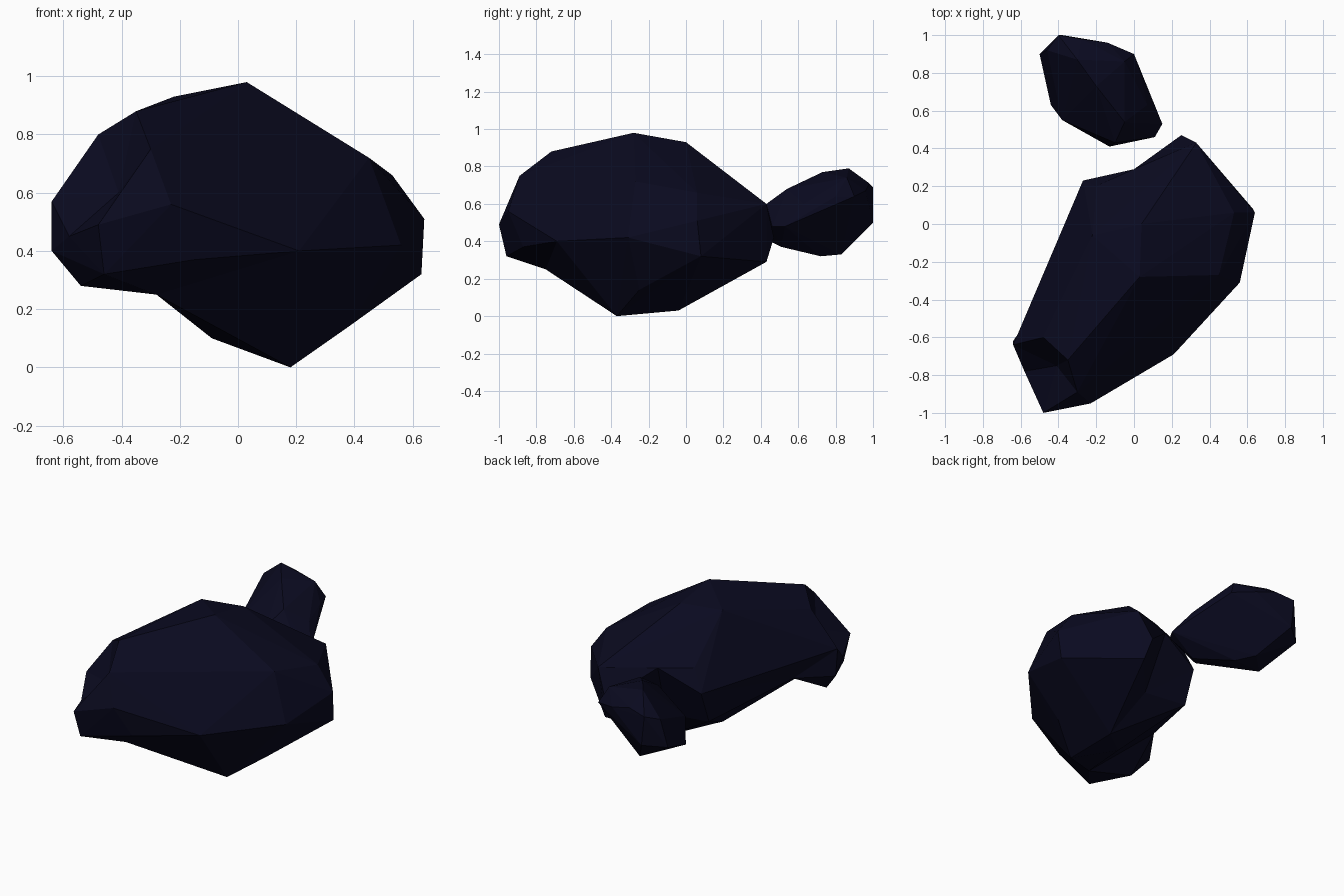
import bpy
import bmesh

cube = bpy.data.objects.get("Cube")
if cube:
    bpy.data.objects.remove(cube, do_unlink=True)


def make_material(name, colour):
    material = bpy.data.materials.new(name)
    material.use_nodes = True
    material.diffuse_color = colour
    shader = material.node_tree.nodes["Principled BSDF"]
    shader.inputs["Base Color"].default_value = colour
    return material


def dent(bm, verts, rim, centre):
    """Replace the faces lying inside the rim with a fan sunk to the centre."""
    rim = {verts[corner] for corner in rim if verts[corner].is_valid}
    sunk = {face for face in bm.faces if all(v in rim for v in face.verts)}
    border = []
    for edge in bm.edges:
        if sum(face in sunk for face in edge.link_faces) == 1:
            border.append(tuple(edge.verts))
    bmesh.ops.delete(bm, geom=list(sunk), context='FACES')
    verts[centre] = bm.verts.new(centre)
    for first, second in border:
        bm.faces.new((first, second, verts[centre]))


def make_rock(name, corners, dents, material):
    """Facet a rock around its corner points, then sink its hollows in order."""
    bm = bmesh.new()
    verts = {corner: bm.verts.new(corner) for corner in dict.fromkeys(corners)}
    hull = bmesh.ops.convex_hull(bm, input=list(bm.verts))
    spare = set(hull["geom_interior"]) | set(hull["geom_unused"])
    spare = [item for item in spare if isinstance(item, bmesh.types.BMVert)]
    bmesh.ops.delete(bm, geom=spare, context='VERTS')
    for rim, centre in dents:
        dent(bm, verts, rim, centre)
    bmesh.ops.recalc_face_normals(bm, faces=bm.faces)
    mesh = bpy.data.meshes.new(name)
    bm.to_mesh(mesh)
    bm.free()
    mesh.materials.append(material)
    rock = bpy.data.objects.new(name, mesh)
    bpy.context.collection.objects.link(rock)


dark_stone = make_material("dark_navy_stone", (0.003, 0.003, 0.014, 1))

# Large rock: chipped front corner
cheek = (-.64, -.64, .57)
cheek_base = (-.64, -.62, .4)
nose = (-.48, -1, .49)
chip_rim = [cheek, (-.48, -.6, .8), (-.35, -.72, .88), (-.3, -.89, .75),
            nose, (-.58, -.78, .45)]

# Large rock: underside, hollowed beneath the front
chin = (-.46, -.96, .32)
jaw = (-.54, -.67, .28)
keel = (.18, -.37, 0)
belly = (-.09, -.25, .1)
front_side = (.21, -.69, .4)
front_lip = (-.15, -.87, .37)
left_foot = (-.27, .15, .3)
base = (.15, -.04, .03)
throat = (-.28, -.75, .25)
throat_rim = [chin, jaw, belly, keel, front_side, front_lip, left_foot]

# Large rock: hollowed back and pinched flank
tail = (.25, .47, .42)
tail_base = (.28, .43, .29)
tail_top = (.33, .43, .6)
flank = (-.27, .23, .51)
shoulder = (-.2, .2, .65)
nape = (0, .29, .63)
waist = (-.49, -.4, .43)

crown = [(.03, -.28, .98), (-.22, -.06, .93), (.04, 0, .93),
         (.45, -.27, .72), (.53, .06, .66)]
sides = [(-.23, -.95, .56), (.64, .06, .51), (.63, .08, .32),
         (.56, -.31, .42), (.38, -.25, .14)]

make_rock("large_rock",
          chip_rim + throat_rim + crown + sides
          + [cheek_base, base, tail, tail_base, tail_top, flank, shoulder],
          [(chip_rim, (-.41, -.75, .6)),
           (throat_rim, throat),
           ([cheek, cheek_base, jaw, left_foot, flank, throat], waist),
           ([tail, tail_top, shoulder, flank], nape),
           ([tail, tail_base, flank, left_foot, base, nape], (.04, .15, .27))],
          dark_stone)

# Small rock behind the large one
top = [(-.3, .87, .79), (-.2, .73, .77), (-.05, .86, .74), (-.05, .54, .68),
       (-.4, 1, .69), (-.28, .98, .71)]
middle = [(-.5, .9, .48), (-.46, .92, .66), (-.14, .96, .67), (0, .9, .64),
          (.03, .8, .64), (.07, .63, .6), (.15, .53, .48), (.11, .46, .48),
          (-.13, .41, .42), (-.1, .43, .6), (-.38, .55, .52)]
underside = [(-.38, 1, .5), (-.4, .92, .46), (-.25, .83, .33),
             (-.18, .72, .32), (-.44, .63, .38), (-.03, .51, .37)]
make_rock("small_rock", top + middle + underside, [], dark_stone)
